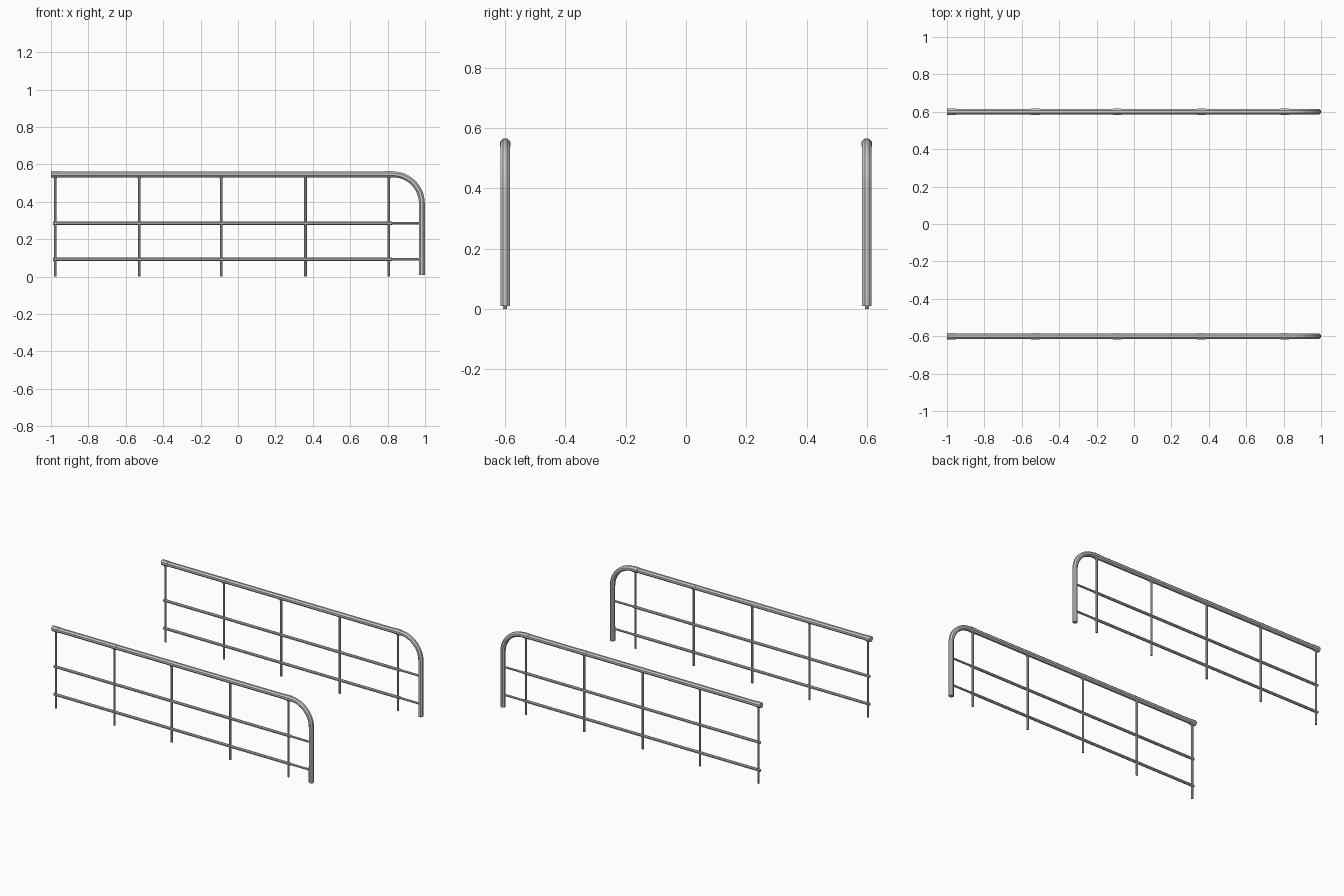
import bpy
from math import sin, cos, pi

if "Cube" in bpy.data.objects:
    bpy.data.objects.remove(bpy.data.objects["Cube"])

TOP = 0.547                               # handrail centre height
POSTS = [-0.976, -0.527, -0.089, 0.361, 0.807]
RAILS = [0.286, 0.093]


def tube(name, points, radius):
    """Capped eight-sided tube swept along a path of points."""
    curve = bpy.data.curves.new(name, 'CURVE')
    curve.dimensions = '3D'
    curve.bevel_depth = radius
    curve.bevel_resolution = 2
    curve.use_fill_caps = True
    spline = curve.splines.new('POLY')
    spline.points.add(len(points) - 1)
    for p, co in zip(spline.points, points):
        p.co = (*co, 1)
        p.tilt = pi / 8                   # flat facets face the axes
    obj = bpy.data.objects.new(name, curve)
    bpy.context.collection.objects.link(obj)
    bpy.ops.object.select_all(action='DESELECT')
    obj.select_set(True)
    bpy.context.view_layer.objects.active = obj
    bpy.ops.object.convert(target='MESH')
    bpy.ops.object.shade_smooth_by_angle()


def railing(side, y):
    # handrail, quarter bend and thick end post in one tube
    r, px = 0.155, 0.983
    cx, cz = px - r, TOP - r
    path = [(-0.997, y, TOP)]
    path += [(cx + r * sin(i * pi / 24), y, cz + r * cos(i * pi / 24)) for i in range(13)]
    path.append((px, y, 0.009))
    tube(side + "_handrail", path, 0.017)

    for i, x in enumerate(POSTS):
        # slim upright with a saddle under the handrail
        tube(f"{side}_upright_{i}", [(x, y, 0), (x, y, TOP)], 0.0075)
        tube(f"{side}_saddle_{i}", [(x, y, TOP - 0.022), (x, y, TOP - 0.012)], 0.010)
        # sleeve clamped round the handrail, larger at both ends
        radius = 0.019 if i in (0, 4) else 0.0177
        tube(f"{side}_sleeve_{i}", [(x - 0.024, y, TOP), (x + 0.023, y, TOP)], radius)

    for i, z in enumerate(RAILS):
        # horizontal rail and its thinner link to the end post
        tube(f"{side}_rail_{i}", [(-0.99, y, z), (0.824, y, z)], 0.0095)
        tube(f"{side}_rail_link_{i}", [(0.82, y, z), (px, y, z)], 0.007)


railing("front", -0.6)
railing("back", 0.6)
